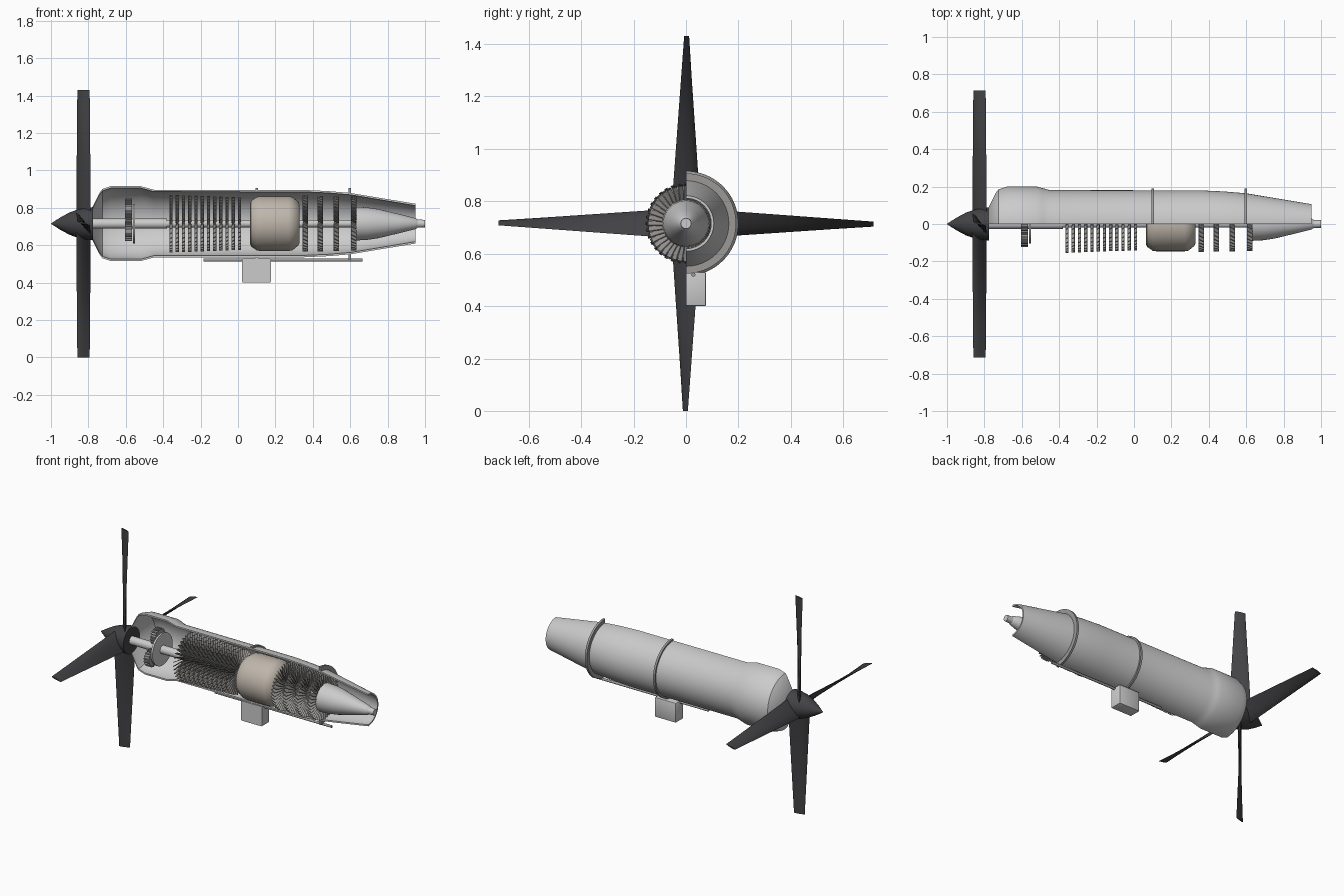
import bpy, bmesh, math
from mathutils import Matrix, Vector

if "Cube" in bpy.data.objects:
    bpy.data.objects.remove(bpy.data.objects["Cube"])

CZ = 0.715  # height of the engine axis


def material(name, rgb):
    m = bpy.data.materials.new(name)
    m.diffuse_color = (*rgb, 1)
    m.use_nodes = True
    m.node_tree.nodes["Principled BSDF"].inputs["Base Color"].default_value = m.diffuse_color
    return m


DARK = material("dark_blade", (0.055, 0.055, 0.06))
BEIGE = material("warm_liner", (0.52, 0.47, 0.41))
STEEL = material("steel", (0.33, 0.32, 0.31))


def finish(name, bm, mat=None, angle=30, z=CZ):
    bmesh.ops.remove_doubles(bm, verts=bm.verts, dist=1e-5)
    bmesh.ops.recalc_face_normals(bm, faces=bm.faces)
    me = bpy.data.meshes.new(name)
    bm.to_mesh(me)
    bm.free()
    ob = bpy.data.objects.new(name, me)
    bpy.context.collection.objects.link(ob)
    ob.location.z = z
    if mat:
        me.materials.append(mat)
    if angle:
        bpy.ops.object.select_all(action='DESELECT')
        ob.select_set(True)
        bpy.context.view_layer.objects.active = ob
        bpy.ops.object.shade_smooth_by_angle(angle=math.radians(angle))
    return ob


def lathe(bm, prof, segs=48, half=False, center=(0, 0)):
    """Revolve a closed (x, r) outline about x; half keeps only y > 0."""
    span = math.pi if half else 2 * math.pi
    rings = []
    for i in range(segs + (1 if half else 0)):
        a = -math.pi / 2 + span * i / segs
        rings.append([bm.verts.new((x, center[0] + r * math.cos(a), center[1] + r * math.sin(a)))
                      for x, r in prof])
    n = len(prof)
    for i in range(segs):
        p, q = rings[i], rings[(i + 1) % len(rings)]
        for j in range(n):
            k = (j + 1) % n
            if prof[j][1] == 0 and prof[k][1] == 0:
                continue
            vs = [p[j], p[k], q[k], q[j]]
            if prof[j][1] == 0:
                vs = vs[:3]
            elif prof[k][1] == 0:
                vs = [p[j], p[k], q[j]]
            bm.faces.new(vs)
    if half:
        bm.faces.new(rings[0])
        bm.faces.new(rings[-1])


def turned(name, prof, mat=None, **kw):
    bm = bmesh.new()
    lathe(bm, prof, **kw)
    return finish(name, bm, mat)


def solid(*pts):
    return [(pts[0][0], 0), *pts, (pts[-1][0], 0)]


def box(bm, size, mat):
    bmesh.ops.create_cube(bm, size=1, matrix=mat @ Matrix.Diagonal((*size, 1)))


# cutaway outer casing (rear half only)
outer = [(-0.78, 0.085), (-0.74, 0.165), (-0.725, 0.185), (-0.68, 0.2), (-0.52, 0.2),
         (-0.49, 0.192), (-0.45, 0.181), (0.35, 0.18), (0.48, 0.174), (0.6, 0.164), (0.95, 0.106)]
inner = [(x, r - 0.01) for x, r in reversed(outer)]
turned("outer_casing", outer + inner, half=True, segs=32)

# casing flange rings
for i, x in enumerate((0.1, 0.597)):
    r0 = 0.178 if i == 0 else 0.16
    turned(f"flange_ring_{i + 1}", [(x - .007, r0), (x - .007, .191), (x + .007, .191), (x + .007, r0)],
           STEEL, half=True, segs=32)

# spinner
turned("spinner", solid((-1.0, 0.001), (-0.95, 0.033), (-0.9, 0.06), (-0.85, 0.078),
                        (-0.81, 0.085), (-0.775, 0.088)), DARK)

# propeller blades: twisted, tapered loft
STATIONS = [0.04, 0.12, 0.25, 0.4, 0.55, 0.715]
SECTION = [(-.5, 0), (-.38, .35), (-.15, .5), (.15, .38), (.5, 0), (.15, -.38), (-.15, -.5), (-.38, -.35)]
for b in range(4):
    bm = bmesh.new()
    rows = []
    for r in STATIONS:
        t = (r - 0.04) / 0.675
        chord = Vector((0.078 - 0.012 * t, -(0.113 - 0.095 * t), 0))
        nrm = Vector((-chord.y, chord.x, 0)).normalized()
        th = 0.022 - 0.013 * t
        rows.append([bm.verts.new(chord * u + nrm * v * th + Vector((-0.826, 0.002 * t, r)))
                     for u, v in SECTION])
    for p, q in zip(rows, rows[1:]):
        for j in range(8):
            bm.faces.new((p[j], p[(j + 1) % 8], q[(j + 1) % 8], q[j]))
    bm.faces.new(rows[0])
    bm.faces.new(rows[-1])
    bm.transform(Matrix.Rotation(b * math.pi / 2, 4, 'X'))
    finish(f"propeller_blade_{b + 1}", bm, DARK, 40)

# main shaft
turned("main_shaft", solid((-0.79, 0.027), (-0.38, 0.027), (-0.38, 0.02), (0.65, 0.02)), segs=24)


# reduction gearbox: carrier disc, sun and three planet gears
def gear(name, cy, cz, r, teeth, x0, x1):
    bm = bmesh.new()
    lathe(bm, solid((x0, r - 0.008), (x1, r - 0.008)), segs=teeth * 2, center=(cy, cz))
    for i in range(teeth):
        m = Matrix.Translation(((x0 + x1) / 2, cy, cz)) @ Matrix.Rotation(2 * math.pi * i / teeth, 4, 'X')
        box(bm, (x1 - x0, 0.007, 0.012), m @ Matrix.Translation((0, 0, r - 0.006)))
    finish(name, bm, STEEL)


turned("planet_carrier", solid((-0.562, 0.105), (-0.55, 0.105)))
gear("sun_gear", 0, 0, 0.036, 12, -0.602, -0.566)
for i in range(3):
    a = math.pi / 2 + i * 2 * math.pi / 3
    gear(f"planet_gear_{i + 1}", 0.078 * math.cos(a), 0.078 * math.sin(a), 0.055, 18, -0.604, -0.568)


# bladed rotor stage: hub disc with angled blades
def stage(name, x, hub, tip, width, count, pitch):
    bm = bmesh.new()
    w = width * 0.4
    lathe(bm, solid((x - w, hub), (x + w, hub)), segs=36)
    length = tip - hub + 0.005
    for i in range(count):
        m = (Matrix.Translation((x, 0, 0)) @ Matrix.Rotation(2 * math.pi * i / count, 4, 'X')
             @ Matrix.Translation((0, 0, tip - length / 2)) @ Matrix.Rotation(pitch, 4, 'Z'))
        box(bm, (width, 0.004, length), m)
    finish(name, bm, STEEL)


for i in range(12):
    stage(f"compressor_stage_{i + 1}", -0.358 + i * 0.0333, 0.045, 0.154 - i * 0.0012, 0.018, 36,
          math.radians(30))
for i, x in enumerate((0.36, 0.44, 0.525, 0.618)):
    stage(f"turbine_stage_{i + 1}", x, 0.055, 0.15 - i * 0.002, 0.032, 40, math.radians(-30))

# combustion chamber
turned("combustion_chamber", solid((0.063, 0.105), (0.07, 0.122), (0.1, 0.143), (0.12, 0.146), (0.27, 0.146),
                                   (0.29, 0.143), (0.322, 0.118), (0.33, 0.1)), BEIGE)

# exhaust cone
turned("exhaust_cone", solid((0.63, 0.09), (0.69, 0.087), (0.75, 0.078), (0.85, 0.054),
                             (0.95, 0.029), (0.96, 0.022), (1.0, 0.02)))

# fuel line under the casing
turned("fuel_line", solid((-0.185, 0.008), (0.665, 0.008)), STEEL, segs=16, center=(0.028, -0.195))

# accessory box
bm = bmesh.new()
box(bm, (0.155, 0.077, 0.13), Matrix.Translation((0.098, 0.0385, 0.465)))
bmesh.ops.bevel(bm, geom=[e for e in bm.edges if sum(v.co.y for v in e.verts) > 0.07],
                offset=0.006, segments=2, affect='EDGES', profile=0.5)
finish("accessory_box", bm, angle=30, z=0)
